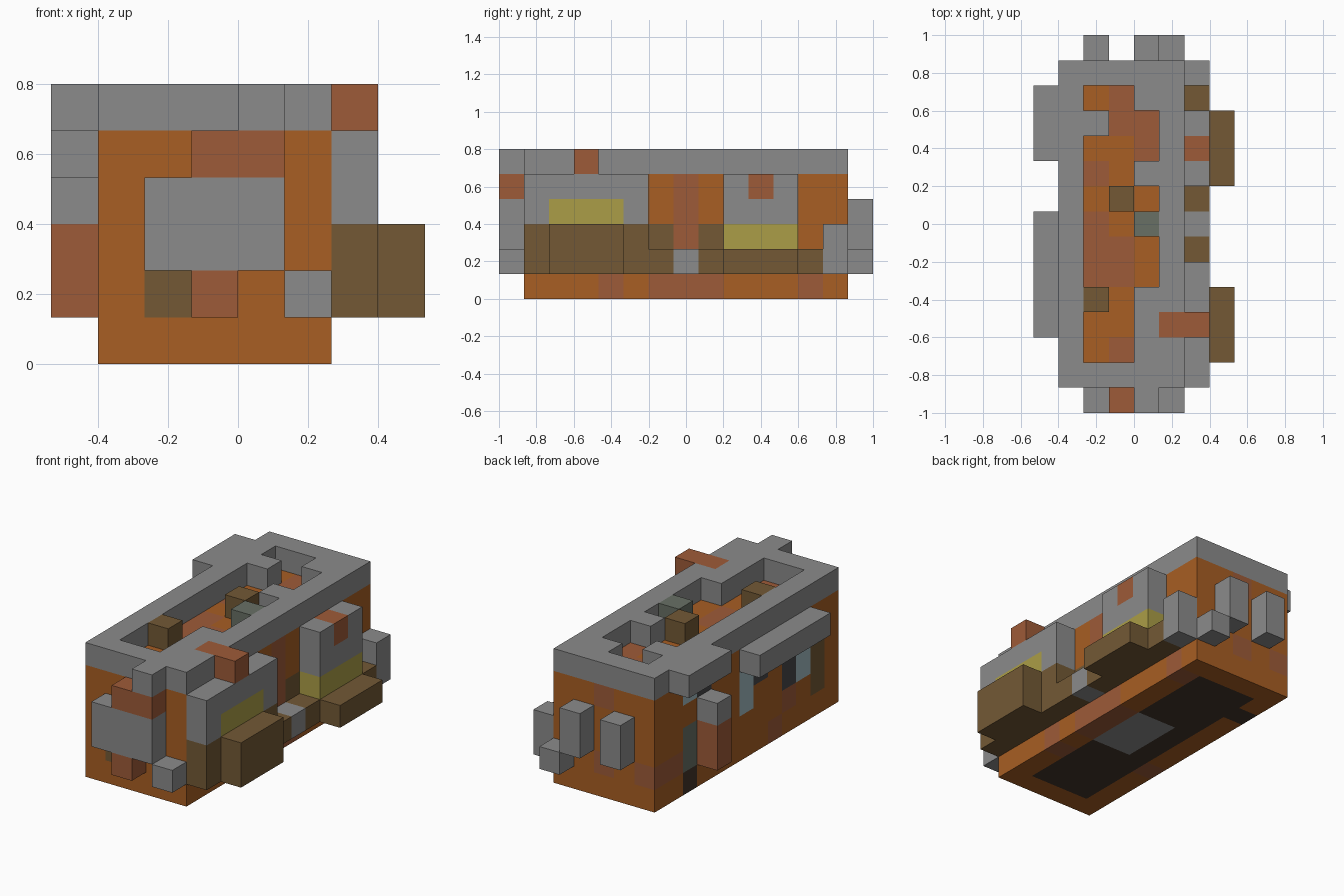
import bpy, bmesh
from mathutils import Vector

U = 2 / 15                                   # edge length of one cell
ORIGIN = Vector((-4 * U, -1, 0))

cube = bpy.data.objects.get("Cube")
if cube:
    bpy.data.objects.remove(cube)

PALETTE = {
    "orange": "a85e23", "rust": "9e5b38", "grey": "8b8b8b", "brown": "735935",
    "yellow": "ab9e47", "slate": "687065", "pale_blue": "a0bac2",
    "charcoal": "48484a", "dark_brown": "42342a",
}


def linear(c):
    return c / 12.92 if c <= 0.04045 else ((c + 0.055) / 1.055) ** 2.4


MATS = {}
for mat_name, code in PALETTE.items():
    rgba = [linear(b / 255) for b in bytes.fromhex(code)] + [1]
    m = bpy.data.materials.new(mat_name)
    m.use_nodes = True
    m.diffuse_color = rgba
    m.node_tree.nodes["Principled BSDF"].inputs["Base Color"].default_value = rgba
    MATS[mat_name] = m


def cells(box):
    """All cells in a box; each axis is one index or an inclusive (first, last)."""
    spans = [(a, a) if isinstance(a, int) else a for a in box]
    rx, ry, rz = [range(a, b + 1) for a, b in spans]
    return [(x, y, z) for x in rx for y in ry for z in rz]


def part(name, base, boxes, paints=(), holes=()):
    """Closed blocky shell around the boxes, with painted cells."""
    colour = {c: base for b in boxes for c in cells(b)}
    for h in holes:
        for c in cells(h):
            colour.pop(c, None)
    for paint, *box in paints:
        for c in cells(box):
            if c in colour:
                colour[c] = paint
    used = sorted(set(colour.values()))
    bm = bmesh.new()
    for c, col in colour.items():
        for axis in range(3):
            for side in (0, 1):
                near = list(c)
                near[axis] += 2 * side - 1
                if tuple(near) in colour:
                    continue
                a, b = (axis + 1) % 3, (axis + 2) % 3
                ring = [(0, 0), (1, 0), (1, 1), (0, 1)]
                verts = []
                for da, db in (ring if side else ring[::-1]):
                    p = Vector(c)
                    p[axis] += side
                    p[a] += da
                    p[b] += db
                    verts.append(bm.verts.new(ORIGIN + p * U))
                bm.faces.new(verts).material_index = used.index(col)
    bmesh.ops.remove_doubles(bm, verts=bm.verts, dist=U / 100)
    me = bpy.data.meshes.new(name)
    bm.to_mesh(me)
    bm.free()
    for col in used:
        me.materials.append(MATS[col])
    ob = bpy.data.objects.new(name, me)
    bpy.context.collection.objects.link(ob)


# Body paint, one list per side
top_paint = [
    ("rust", 3, 12, 4), ("rust", (3, 4), 11, 4), ("rust", 4, 10, 4),
    ("rust", 2, 9, 4), ("rust", 2, (5, 7), 4), ("rust", 3, (5, 6), 4),
    ("rust", 3, 2, 4),
]
underside_paint = [
    ("dark_brown", (2, 4), (2, 12), 0), ("grey", (3, 4), (6, 8), 0),
]
left_paint = [
    ("rust", 5, 4, 0), ("rust", 5, (6, 8), 0), ("rust", 5, 12, 0),
    ("rust", 5, 7, (2, 4)), ("brown", 5, 6, 2), ("brown", 5, 8, 2),
]
right_paint = [
    ("dark_brown", 1, 11, 0), ("slate", 1, 11, (1, 2)),
    ("pale_blue", 1, 11, 4), ("charcoal", 1, 10, 4),
    ("pale_blue", 1, 7, (2, 3)), ("charcoal", 1, 6, 3),
    ("charcoal", 1, 4, (2, 3)), ("pale_blue", 1, 3, (2, 3)),
    ("brown", 1, 2, (1, 3)), ("rust", 1, 5, 0), ("rust", 1, 4, 1),
    ("rust", 1, (12, 13), 1),
]
end_paint = [
    ("brown", 2, 1, 1), ("rust", 3, 13, 1), ("rust", 3, 13, 4),
]
part("body", "orange", [((1, 5), (1, 13), (0, 4))],
     top_paint + underside_paint + left_paint + right_paint + end_paint)

# Roof frame with its stepped opening
part("roof_frame", "grey",
     [((1, 5), (1, 13), 5)], [("rust", 5, 3, 5)],
     [((2, 3), (2, 10), 5), (3, 11, 5), ((2, 3), 12, 5),
      (4, (5, 8), 5), (4, (10, 11), 5)])
part("roof_crate_front", "brown", [(2, 4, 5)])
part("roof_crate_rear", "brown", [(3, 8, 5)])
part("roof_vent", "slate", [(4, 7, 5)])
part("roof_side_cap", "rust", [(6, 3, 5)])

# Left side housings and stepped ledges
part("left_front_housing", "grey", [(6, (1, 5), (1, 4))],
     [("brown", 6, (1, 5), (1, 2)), ("yellow", 6, (2, 4), 3)])
part("left_rear_housing", "grey", [(6, (9, 11), (1, 4))],
     [("brown", 6, (9, 11), 1), ("yellow", 6, (9, 11), 2), ("rust", 6, 10, 4)])
part("left_front_ledge", "brown", [(7, (2, 4), (1, 2))])
part("left_rear_ledge", "brown", [(7, (9, 11), 1)])
part("left_step", "brown", [(6, (6, 8), 1)], [("grey", 6, 7, 1)])
part("left_rear_step", "brown", [(6, 12, 1)])
part("left_rear_post", "grey", [(6, 13, (1, 2))])

# Right side awnings and pillar
part("right_rear_awning", "grey", [(0, (10, 12), 5)])
part("right_front_awning", "grey", [(0, (3, 7), 4)])
part("right_pillar", "grey", [(0, 10, (1, 3))], [("rust", 0, 10, (1, 2))])

# Front fittings
part("front_panel", "grey", [((2, 4), 0, (2, 3))])
part("front_brow", "rust", [((3, 4), 0, 4)])
part("front_top_block", "grey", [(4, 0, 5)])
part("front_foot", "rust", [(3, 0, 1)])
part("front_corner_block", "grey", [(5, 0, 1)])

# Back fittings
for label, column in (("left", 4), ("right", 2)):
    part("back_post_" + label, "grey", [(column, 14, (2, 3))])
part("back_corner_block", "grey", [(5, 14, 1)])
